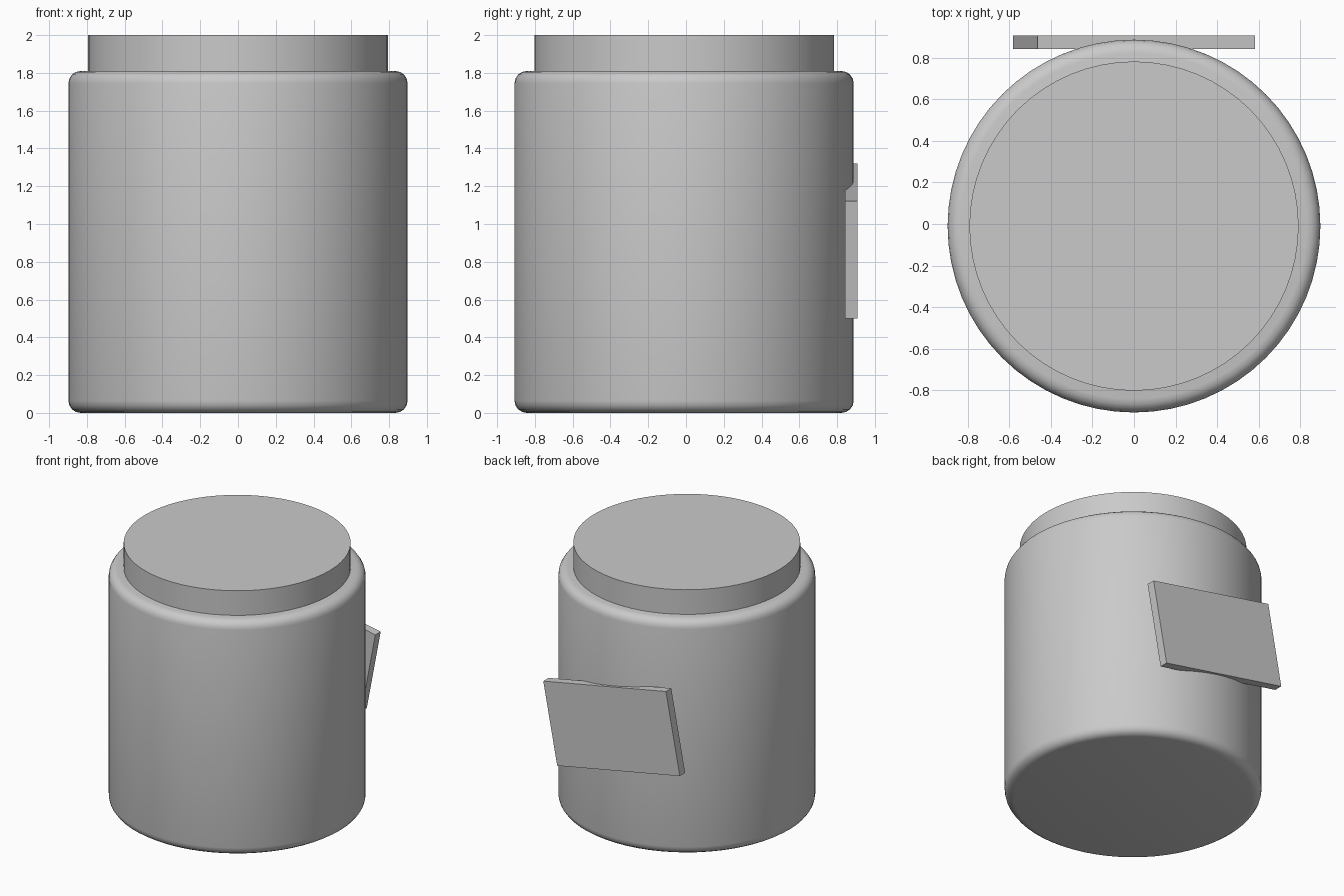
import bpy, bmesh, math

if "Cube" in bpy.data.objects:
    bpy.data.objects.remove(bpy.data.objects["Cube"])

grey = bpy.data.materials.new("plain grey")
grey.diffuse_color = (0.59, 0.59, 0.59, 1)
grey.use_nodes = True
grey.node_tree.nodes["Principled BSDF"].inputs["Base Color"].default_value = grey.diffuse_color

CENTRE_Y = -0.01
SIDES = 64


def lathe(name, profile):
    """Revolve (radius, z) points around the vertical axis and cap both ends."""
    bm = bmesh.new()
    rings = []
    for r, z in profile:
        rings.append([bm.verts.new((r * math.cos(2 * math.pi * i / SIDES),
                                    r * math.sin(2 * math.pi * i / SIDES), z))
                      for i in range(SIDES)])
    for a, b in zip(rings, rings[1:]):
        for i in range(SIDES):
            j = (i + 1) % SIDES
            bm.faces.new((a[i], a[j], b[j], b[i]))
    bm.faces.new(rings[0][::-1])
    bm.faces.new(rings[-1])
    return finish(name, bm, (0, CENTRE_Y, 0))


def finish(name, bm, location):
    mesh = bpy.data.meshes.new(name)
    bm.to_mesh(mesh)
    bm.free()
    mesh.materials.append(grey)
    ob = bpy.data.objects.new(name, mesh)
    ob.location = location
    bpy.context.collection.objects.link(ob)
    return ob


def smooth(ob):
    bpy.ops.object.select_all(action='DESELECT')
    ob.select_set(True)
    bpy.context.view_layer.objects.active = ob
    bpy.ops.object.shade_smooth_by_angle(angle=math.radians(32))


# Jar body with rounded top and bottom rims
R, H, B, STEPS = 0.898, 1.81, 0.065, 4
arc = [math.pi / 2 * k / STEPS for k in range(STEPS + 1)]
profile = [(R - B + B * math.sin(t), B - B * math.cos(t)) for t in arc]
profile += [(R - B + B * math.cos(t), H - B + B * math.sin(t)) for t in arc]
smooth(lathe("jar_body", profile))

# Lid, a plain disc with sharp edges
smooth(lathe("jar_lid", [(0.793, 1.78), (0.793, 2.0)]))

# Tilted label plate on the back
bm = bmesh.new()
bmesh.ops.create_cube(bm, size=1)
bmesh.ops.scale(bm, vec=(1.065, 0.065, 0.632), verts=bm.verts)
plate = finish("label_plate", bm, (0, 0.8745, 0.91))
plate.rotation_euler = (0, math.radians(10.8), 0)
